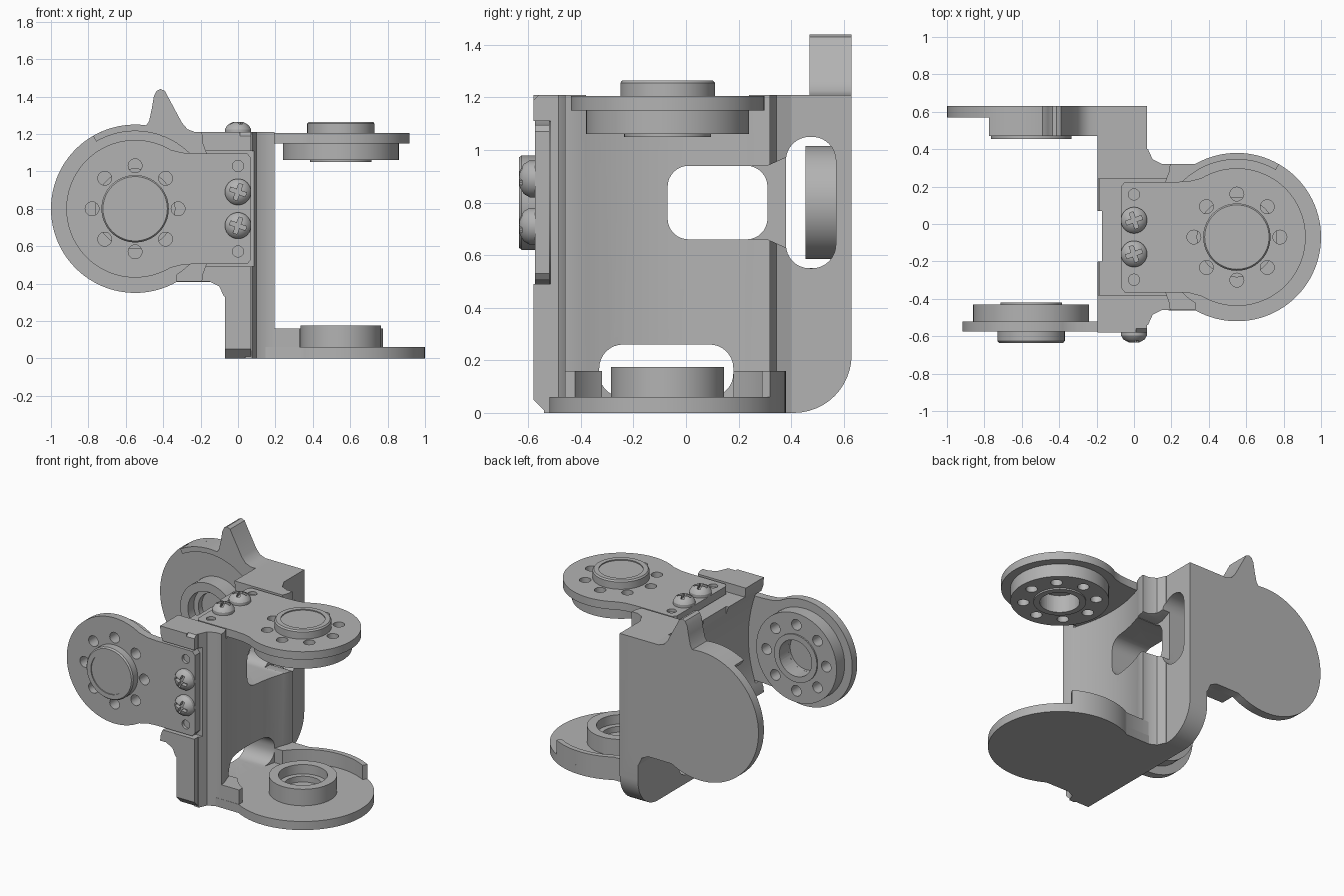
import bpy, bmesh
from math import cos, sin, radians, pi
from mathutils import Matrix, Vector

cube = bpy.data.objects.get("Cube")
if cube:
    bpy.data.objects.remove(cube)

grey = bpy.data.materials.new("light_grey")
grey.use_nodes = True
grey.diffuse_color = (0.45, 0.45, 0.45, 1)
grey.node_tree.nodes["Principled BSDF"].inputs["Base Color"].default_value = (0.45, 0.45, 0.45, 1)

# Frames: (reach, width, height) of each fork, and (y, z, x) for the shared body
SIDE = Matrix(((-1, 0, 0, 0), (0, 0, -1, 0.63), (0, 1, 0, 0.8), (0, 0, 0, 1)))
UPRIGHT = Matrix.Translation((0, -0.07, 0))
BODY = Matrix(((0, 0, 1, 0), (1, 0, 0, 0), (0, 1, 0, 0), (0, 0, 0, 1)))
AXIS = 0.55
TOP = 1.21


def finish(name, bm, frame):
    bmesh.ops.transform(bm, matrix=frame, verts=bm.verts)
    bmesh.ops.recalc_face_normals(bm, faces=bm.faces)
    mesh = bpy.data.meshes.new(name)
    bm.to_mesh(mesh)
    bm.free()
    mesh.materials.append(grey)
    ob = bpy.data.objects.new(name, mesh)
    bpy.context.collection.objects.link(ob)
    return ob


def prism(name, frame, pts, low, high):
    bm = bmesh.new()
    face = bm.faces.new([bm.verts.new((u, v, low)) for u, v in pts])
    new = bmesh.ops.extrude_face_region(bm, geom=[face])["geom"]
    moved = [g for g in new if isinstance(g, bmesh.types.BMVert)]
    bmesh.ops.translate(bm, verts=moved, vec=(0, 0, high - low))
    return finish(name, bm, frame)


def lathe(name, frame, profile, u, v):
    bm = bmesh.new()
    vs = [bm.verts.new((u + r, v, t)) for r, t in profile]
    es = [bm.edges.new(p) for p in zip(vs, vs[1:])]
    bmesh.ops.spin(bm, geom=vs + es, cent=(u, v, 0), axis=(0, 0, 1), angle=2 * pi, steps=64)
    bmesh.ops.remove_doubles(bm, verts=bm.verts, dist=0.0001)
    return finish(name, bm, frame)


def arc(u, v, r, start, end, n=32):
    angles = [radians(start + (end - start) * i / n) for i in range(n + 1)]
    return [(u + r * cos(a), v + r * sin(a)) for a in angles]


def circle(u, v, r, n=24):
    return arc(u, v, r, 0, 360, n)[:-1]


def rounded(u0, u1, v0, v1, r):
    return (arc(u1 - r, v1 - r, r, 0, 90, 8) + arc(u0 + r, v1 - r, r, 90, 180, 8)
            + arc(u0 + r, v0 + r, r, 180, 270, 8) + arc(u1 - r, v0 + r, r, 270, 360, 8))


def boolean(ob, tool, operation="DIFFERENCE"):
    mod = ob.modifiers.new("shape", "BOOLEAN")
    mod.operation, mod.solver, mod.object = operation, "EXACT", tool
    bpy.context.view_layer.objects.active = ob
    bpy.ops.object.modifier_apply(modifier=mod.name)
    bpy.data.objects.remove(tool)


def cut(ob, frame, pts, low, high):
    boolean(ob, prism("cutter", frame, pts, low, high))


def box(u0, u1, v0, v1):
    return [(u0, v0), (u1, v0), (u1, v1), (u0, v1)]


# Shared slab with one rounded and two chamfered corners
slab = [(-0.53, 0), *arc(0.41, 0.22, 0.22, 270, 360, 12), (0.63, TOP),
        (-0.56, TOP), (-0.58, 1.19), (-0.58, 0.05)]
body = prism("body", BODY, slab, -0.07, 0.07)


# Fork wall with a hollowed inner face and filleted roots
def wall(frame, flush):
    hollow = [(0.12 + 0.07 * (i / 8) ** 2, 0.35 * i / 8) for i in range(-8, 9)]
    root = [(0.15, 0.39), (0.1, 0.415), (0.075, 0.47), (0.04, 0.47)]
    low = [(u, -v) for u, v in reversed(root)]
    high = [(0.195, 0.41), (0.04, 0.41)] if flush else [(0.195, 0.39)] + root
    pts = [(-0.01, -0.39), *low, (0.195, -0.39), *hollow, *high, (-0.01, high[-1][1])]
    return prism("wall", frame, pts, 0, TOP)


boolean(body, wall(SIDE, True), "UNION")
boolean(body, wall(UPRIGHT, False), "UNION")

# Seats for the horns, cable windows and slots
for frame in (SIDE, UPRIGHT):
    cut(body, frame, box(-0.3, 0.5, -0.31, 0.31), 1.145, 1.4)
cut(body, BODY, rounded(-0.07, 0.31, 0.66, 0.94, 0.08), -0.5, 0.5)
cut(body, BODY, rounded(0.38, 0.57, 0.55, 1.05, 0.09), -0.5, 0.5)
cut(body, BODY, rounded(-0.33, 0.18, 0.06, 0.26, 0.09), -0.5, 0.5)
cut(body, BODY, [(0.25, 0.66), (0.31, 0.66), (0.4, 0.62), (0.4, 0.98), (0.31, 0.94), (0.25, 0.94)], 0.03, 0.5)
cut(body, BODY, box(-0.2, 0.07, 0.3, 1.3), -0.5, -0.17)
parts = [body]


def fork(tag, frame):
    # Idler plate, its raised rims and bearing boss
    plate = [(0, -0.39), *arc(AXIS, 0, 0.45, -119.4, 119.4, 64), (0, 0.39)]
    parts.append(prism(tag + "_idler_plate", frame, plate, 0, 0.06))
    for side, sign, end in (("long", 1, 60), ("short", -1, 122)):
        outer = arc(AXIS, 0, 0.45, 119.4, end, 16) if end < 119 else [(0.33, 0.39)]
        inner = arc(AXIS, 0, 0.415, end, 143, 24)
        rim = [(0.15, 0.25), (0.15, 0.39)] + outer + inner
        parts.append(prism(f"{tag}_{side}_rim", frame, [(u, sign * v) for u, v in rim], 0.03, 0.16))
    parts.append(lathe(tag + "_bearing_boss", frame,
                       [(0, 0.05), (0.215, 0.05), (0.215, 0.175), (0.155, 0.175),
                        (0.155, 0.11), (0.12, 0.11), (0.12, 0.07), (0, 0.07)], AXIS, 0))

    # Horn: necked plate, stepped hub underneath and cap on top
    edge = [(-0.07, 0.27), (-0.05, 0.295), (0.23, 0.295), (0.3, 0.3)]
    outline = [(u, -v) for u, v in edge] + arc(AXIS, 0, 0.368, -121, 121, 64) + edge[::-1]
    horn = prism(tag + "_horn", frame, outline, 1.15, 1.205)
    boolean(horn, lathe("hub", frame,
                        [(0, 1.17), (0.125, 1.17), (0.125, 1.05), (0.165, 1.05),
                         (0.165, 1.06), (0.31, 1.06), (0.31, 1.18), (0, 1.18)], AXIS, 0), "UNION")
    for i in range(8):
        a = i * pi / 4
        cut(horn, frame, circle(AXIS + 0.23 * cos(a), 0.23 * sin(a), 0.037), 1, 1.3)
    cut(horn, frame, circle(AXIS, 0, 0.125, 48), 1, 1.17)
    for s in (-1, 1):
        cut(horn, frame, circle(0, s * 0.228, 0.03), 1.185, 1.3)
    parts.append(horn)
    parts.append(lathe(tag + "_horn_cap", frame,
                       [(0, 1.19), (0.18, 1.19), (0.18, 1.255), (0.172, 1.265),
                        (0.14, 1.265), (0.14, 1.258), (0, 1.258)], AXIS, 0))

    # Cross-head screws
    for s in (-1, 1):
        screw = lathe(tag + "_screw", frame,
                      [(0, 1.19), (0.07, 1.19), (0.07, 1.225), (0.057, 1.247),
                       (0.032, 1.262), (0, 1.267)], 0, s * 0.09)
        for turn in (20, 110):
            spin = Matrix.Translation((0, s * 0.09, 0)) @ Matrix.Rotation(radians(turn), 4, "Z")
            cut(screw, frame @ spin, box(-0.045, 0.045, -0.011, 0.011), 1.235, 1.3)
        parts.append(screw)


fork("side", SIDE)
fork("upright", UPRIGHT)

# Pointed stop tab on the side fork
tab = [(0.5, 0.43), (0.475, 0.47), (0.46, 0.54), (0.45, 0.6), (0.435, 0.63), (0.415, 0.64),
       (0.39, 0.63), (0.375, 0.6), (0.3, 0.46), (0.27, 0.425), (0.23, 0.41), (0.17, 0.41),
       (0.17, 0.38), (0.4, 0.385)]
parts.append(prism("stop_tab", SIDE, tab, 0, 0.16))

# Smooth round surfaces, keep edges crisp
bpy.ops.object.select_all(action="DESELECT")
for ob in parts:
    ob.select_set(True)
bpy.context.view_layer.objects.active = body
bpy.ops.object.shade_smooth_by_angle(angle=radians(30))
